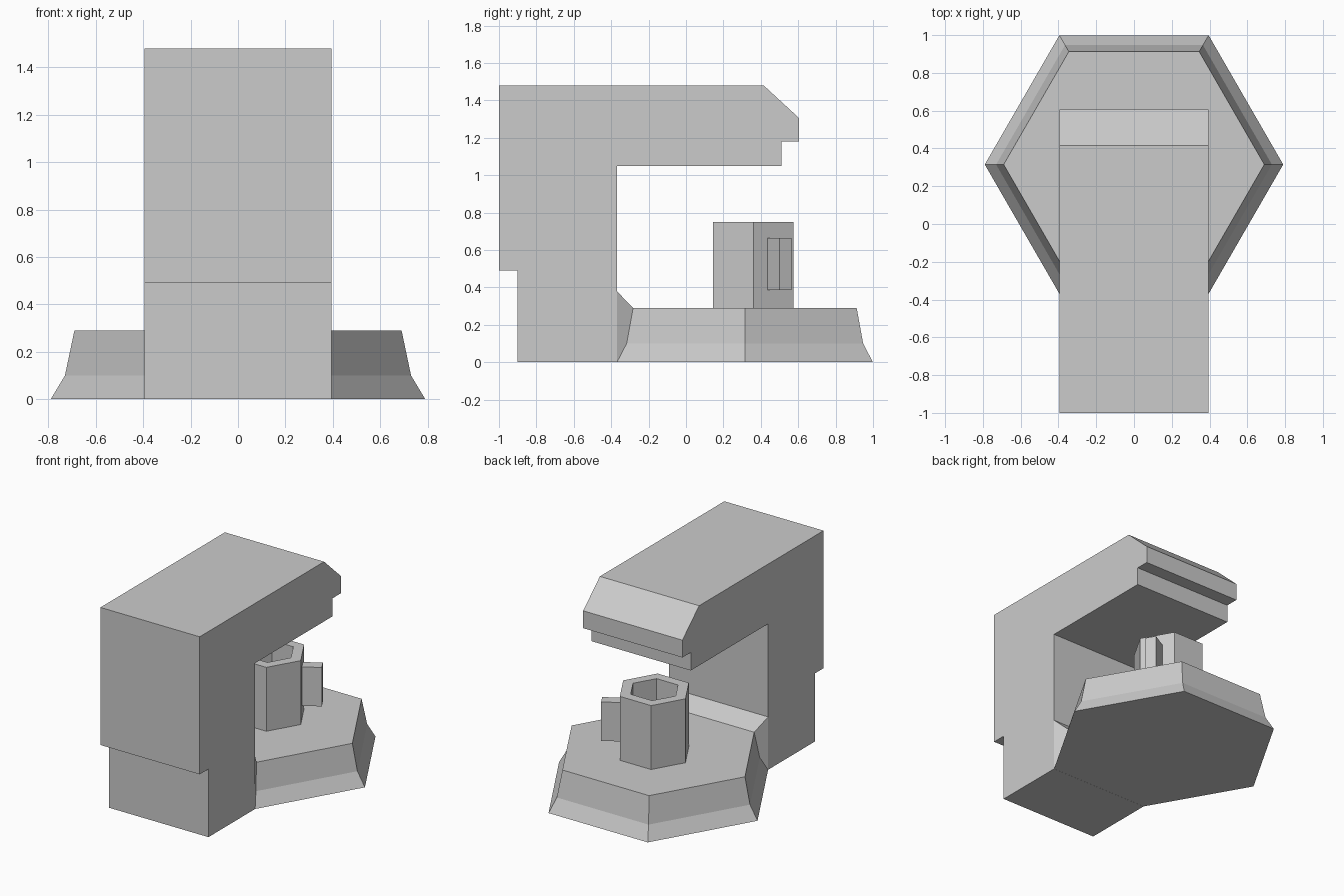
import bpy, bmesh, math
from mathutils import Matrix

if "Cube" in bpy.data.objects:
    bpy.data.objects.remove(bpy.data.objects["Cube"])


def finish(bm, name):
    bmesh.ops.remove_doubles(bm, verts=bm.verts, dist=1e-5)
    bmesh.ops.recalc_face_normals(bm, faces=bm.faces)
    mesh = bpy.data.meshes.new(name)
    bm.to_mesh(mesh)
    bm.free()
    obj = bpy.data.objects.new(name, mesh)
    bpy.context.collection.objects.link(obj)
    return obj


def hex_ring(bm, radius, y, z):
    return [bm.verts.new((radius * math.cos(math.pi * i / 3),
                          y + radius * math.sin(math.pi * i / 3), z)) for i in range(6)]


def loft(bm, rings, sides):
    for a, b in zip(rings, rings[1:]):
        for i in sides:
            j = (i + 1) % 6
            bm.faces.new((a[i], a[j], b[j], b[i]))


# Machine body: side profile (y, z) extruded across x
W = 0.395
profile = [(-0.90, 0), (-0.37, 0), (-0.37, 1.05), (0.51, 1.05), (0.51, 1.18), (0.605, 1.18),
           (0.605, 1.305), (0.415, 1.48), (-1.0, 1.48), (-1.0, 0.49), (-0.90, 0.49)]
bm = bmesh.new()
face = bm.faces.new([bm.verts.new((-W, y, z)) for y, z in profile])
ext = bmesh.ops.extrude_face_region(bm, geom=[face])
bmesh.ops.translate(bm, vec=(2 * W, 0, 0),
                    verts=[v for v in ext["geom"] if isinstance(v, bmesh.types.BMVert)])
finish(bm, "machine_body")

# Hexagonal tray: flared skirt, with a sloped strip joining it to the column
CY = 0.315
bm = bmesh.new()
rings = [hex_ring(bm, r, CY, z) for r, z in ((0.79, 0), (0.73, 0.1), (0.69, 0.29))]
loft(bm, rings, [0, 1, 2, 3, 5])
bm.faces.new(rings[0])
bm.faces.new(rings[2])
low = [bm.verts.new((s * W, -0.37, 0.38)) for s in (-1, 1)]
bm.faces.new((rings[2][4], rings[2][5], low[1], low[0]))
for k, i in enumerate((4, 5)):
    bm.faces.new((low[k], rings[2][i], rings[1][i]))
    bm.faces.new((low[k], rings[1][i], rings[0][i]))
bm.faces.new((low[0], low[1], rings[0][5], rings[0][4]))
finish(bm, "drip_tray")

# Hollow hexagonal cup
CUP_Y = 0.36
bm = bmesh.new()
rings = [hex_ring(bm, r, CUP_Y, z)
         for r, z in ((0.248, 0.29), (0.248, 0.75), (0.17, 0.75), (0.17, 0.37))]
loft(bm, rings, range(6))
bm.faces.new(rings[0])
bm.faces.new(rings[3])
finish(bm, "cup")

# Cup handle: block standing out from the back right cup face
bm = bmesh.new()
bmesh.ops.create_cube(bm, size=1)
bm.transform(Matrix.Translation((0, CUP_Y, 0.525)) @ Matrix.Rotation(math.radians(30), 4, 'Z')
             @ Matrix.Translation((0.28, 0, 0)) @ Matrix.Diagonal((0.13, 0.075, 0.28, 1)))
finish(bm, "cup_handle")
